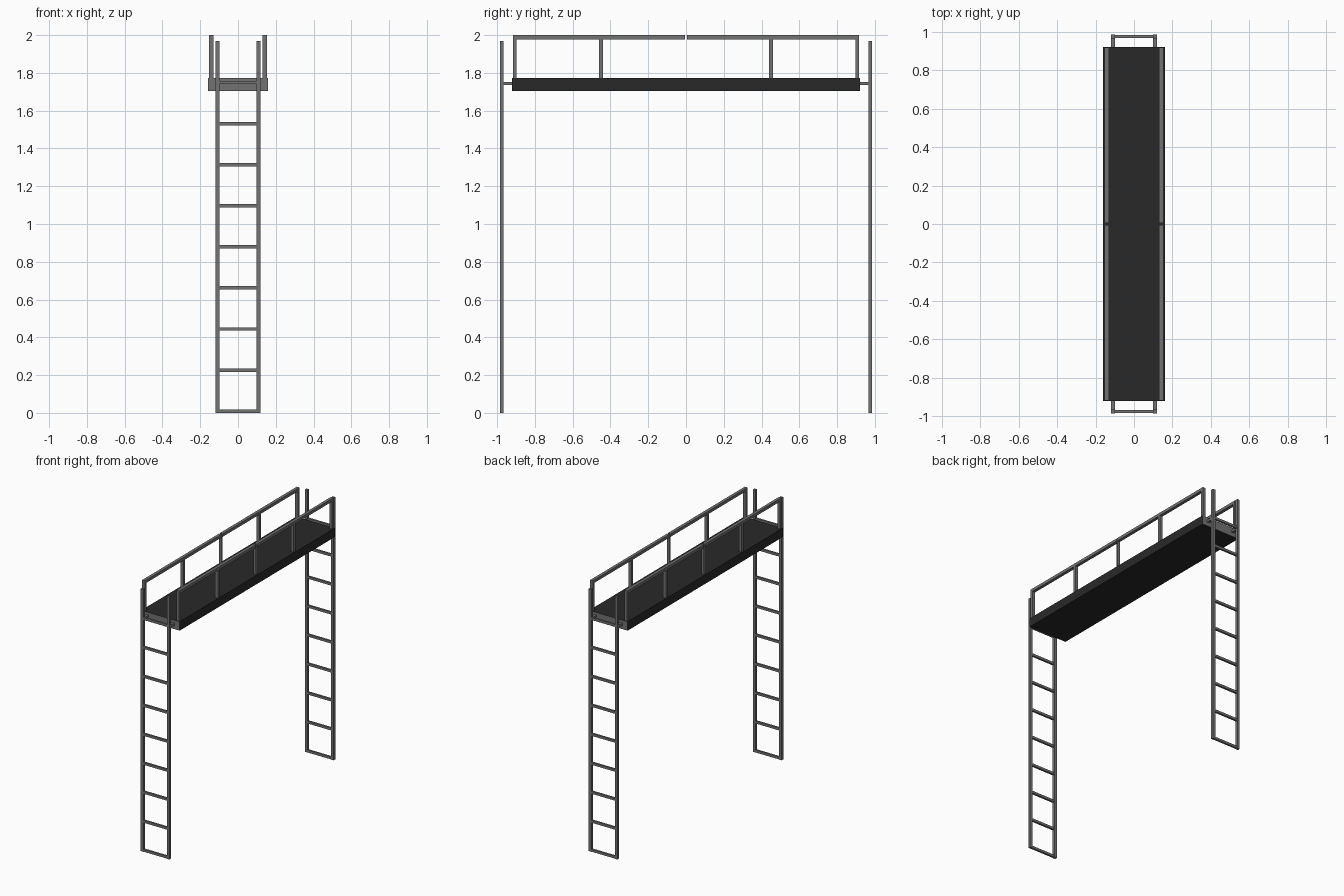
import bpy

if "Cube" in bpy.data.objects:
    bpy.data.objects.remove(bpy.data.objects["Cube"])

def material(name, v):
    m = bpy.data.materials.new(name)
    m.diffuse_color = (v, v, v, 1)
    m.use_nodes = True
    m.node_tree.nodes["Principled BSDF"].inputs["Base Color"].default_value = m.diffuse_color
    return m

steel = material("steel_grey", 0.17)
dark = material("deck_dark", 0.022)

CUBE_FACES = [(0, 1, 3, 2), (4, 6, 7, 5), (0, 4, 5, 1),
              (2, 3, 7, 6), (0, 2, 6, 4), (1, 5, 7, 3)]

def make(name, verts, faces, mat):
    me = bpy.data.meshes.new(name)
    me.from_pydata(verts, [], faces)
    me.materials.append(mat)
    ob = bpy.data.objects.new(name, me)
    bpy.context.collection.objects.link(ob)
    return ob

def box(name, xr, yr, zr, mat=steel):
    verts = [(x, y, z) for x in sorted(xr) for y in sorted(yr) for z in sorted(zr)]
    return make(name, verts, CUBE_FACES, mat)

# Deck: dark slab with grey end faces
deck = box("deck", (-0.16, 0.16), (-0.921, 0.921), (1.705, 1.772), dark)
deck.data.materials.append(steel)
for p in deck.data.polygons:
    if abs(p.normal.y) > 0.9:
        p.material_index = 1

for e, end in ((-1, "front"), (1, "back")):
    y0, y1 = e * 0.965, e * 0.984
    # Ladder rails and the brackets holding them to the deck
    for s, side in ((-1, "left"), (1, "right")):
        xr = (s * 0.098, s * 0.119)
        box(f"{end}_ladder_rail_{side}", xr, (y0, y1), (0, 1.97))
        box(f"{end}_bracket_{side}", xr, (e * 0.921, y0), (1.735, 1.752))
    # Rungs
    for i in range(9):
        z = 0.009 + i * 0.2175
        box(f"{end}_rung_{i + 1}", (-0.098, 0.098),
            (e * 0.967, e * 0.982), (z - 0.009, z + 0.009))

    # Guard rails, built as two halves with a narrow gap in the middle
    for s, side in ((-1, "left"), (1, "right")):
        xr = (s * 0.131, s * 0.154)
        box(f"{end}_handrail_{side}", xr, (e * 0.005, e * 0.917), (1.978, 2.0))
        for name, y in (("end", 0.907), ("mid", 0.45)):
            box(f"{end}_{name}_post_{side}", xr,
                (e * (y - 0.01), e * (y + 0.01)), (1.772, 1.978))
        # Thin sheet that closes each half at the centre
        a, b = xr
        y = e * 0.005
        make(f"{end}_centre_post_{side}",
             [(a, y, 1.772), (b, y, 1.772), (b, y, 1.978), (a, y, 1.978)],
             [(0, 1, 2, 3)], steel)
